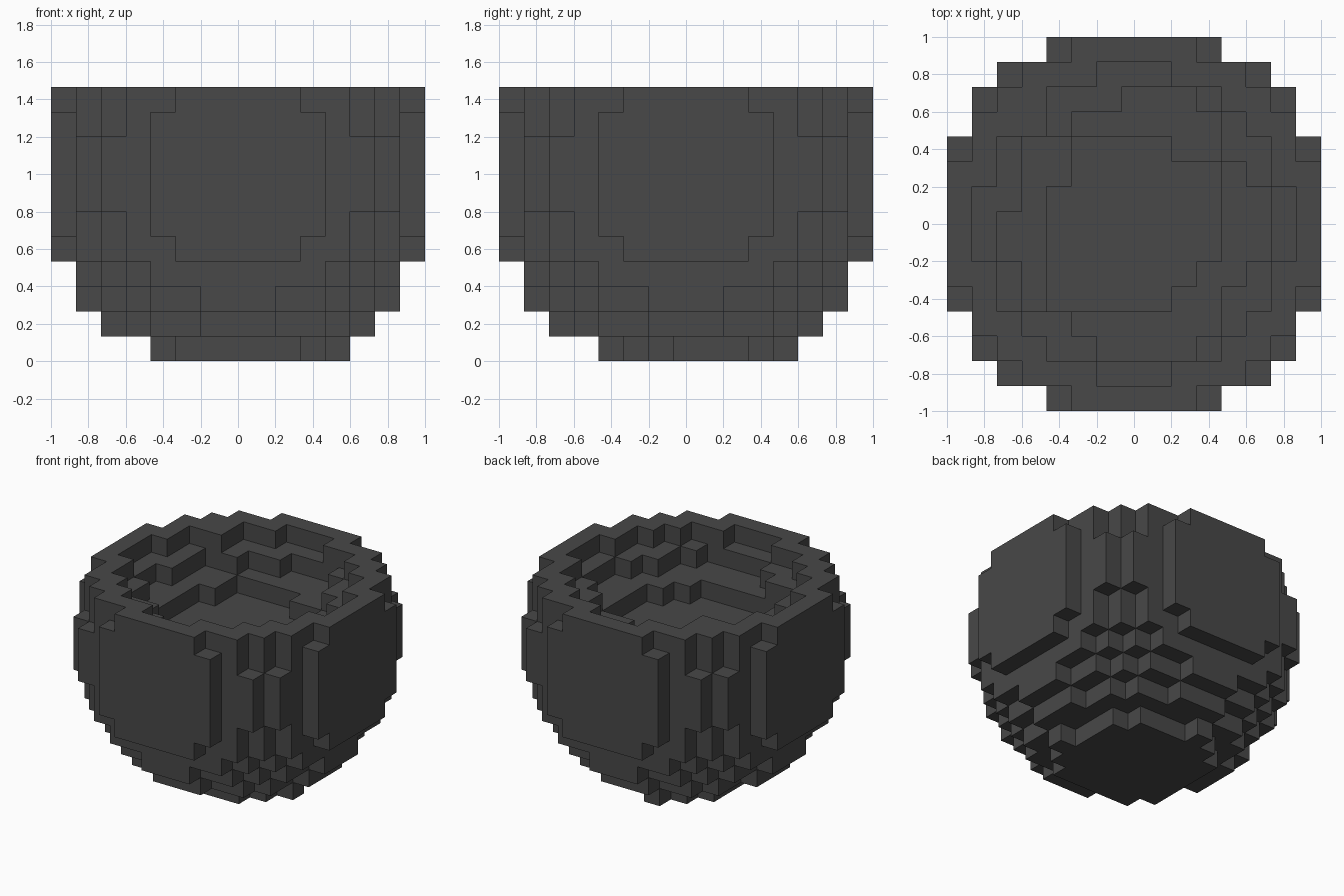
import bpy, bmesh
from mathutils import Vector

if "Cube" in bpy.data.objects:
    bpy.data.objects.remove(bpy.data.objects["Cube"])

V = 2 / 15          # block size
R2 = 62             # outer ball radius squared, in blocks

# Dark stone colour
stone = bpy.data.materials.new("dark_grey")
stone.diffuse_color = (0.065, 0.065, 0.065, 1)
stone.use_nodes = True
stone.node_tree.nodes["Principled BSDF"].inputs["Base Color"].default_value = stone.diffuse_color

# Terraced hollow: row j -> (first i, last i) for each sunken level
middle = {5: (0, 2), 4: (-2, 3), 3: (-4, 3), 2: (-4, 4), 1: (-4, 5), 0: (-5, 5), -1: (-5, 5),
          -2: (-4, 4), -3: (-4, 3), -4: (-2, 3), -5: (-1, 2)}
lowest = {3: (-2, 1), 2: (-2, 3), 1: (-3, 3), 0: (-3, 3), -1: (-3, 3), -2: (-3, 2), -3: (-3, 1)}


def in_rows(rows, i, j):
    return j in rows and rows[j][0] <= i <= rows[j][1]


def hollow(i, j, k):
    if k == 3:
        return i * i + j * j <= 37 and (i, j) != (-4, 4)
    if k == 2:
        return in_rows(middle, i, j)
    return k == 1 and in_rows(lowest, i, j)


# Blocky ball cut off at the top, with the hollow removed
span = range(-7, 8)
cells = {(i, j, k) for i in span for j in span for k in range(-7, 4)
         if i * i + j * j + k * k <= R2 and not hollow(i, j, k)}
# Two stray blocks on the foot
cells |= {(4, -1, -7), (-1, 4, -7)}


def build_blocks(name, cells, material):
    """Skin a set of blocks with outer faces only."""
    bm = bmesh.new()
    cache = {}

    def vert(p):
        key = tuple(round(c * 2) for c in p)
        if key not in cache:
            cache[key] = bm.verts.new((p.x * V, p.y * V, (p.z + 7.5) * V))
        return cache[key]

    for cell in cells:
        c = Vector(cell)
        for axis in range(3):
            for s in (-1, 1):
                n = Vector((0, 0, 0))
                n[axis] = s
                if tuple(int(a) for a in c + n) in cells:
                    continue
                u = Vector((0, 0, 0))
                u[(axis + 1) % 3] = 0.5
                w = n.cross(u)
                o = c + n * 0.5
                bm.faces.new([vert(o - u - w), vert(o + u - w), vert(o + u + w), vert(o - u + w)])
    me = bpy.data.meshes.new(name)
    bm.to_mesh(me)
    bm.free()
    me.materials.append(material)
    ob = bpy.data.objects.new(name, me)
    bpy.context.collection.objects.link(ob)
    return ob


build_blocks("block_bowl", cells, stone)
